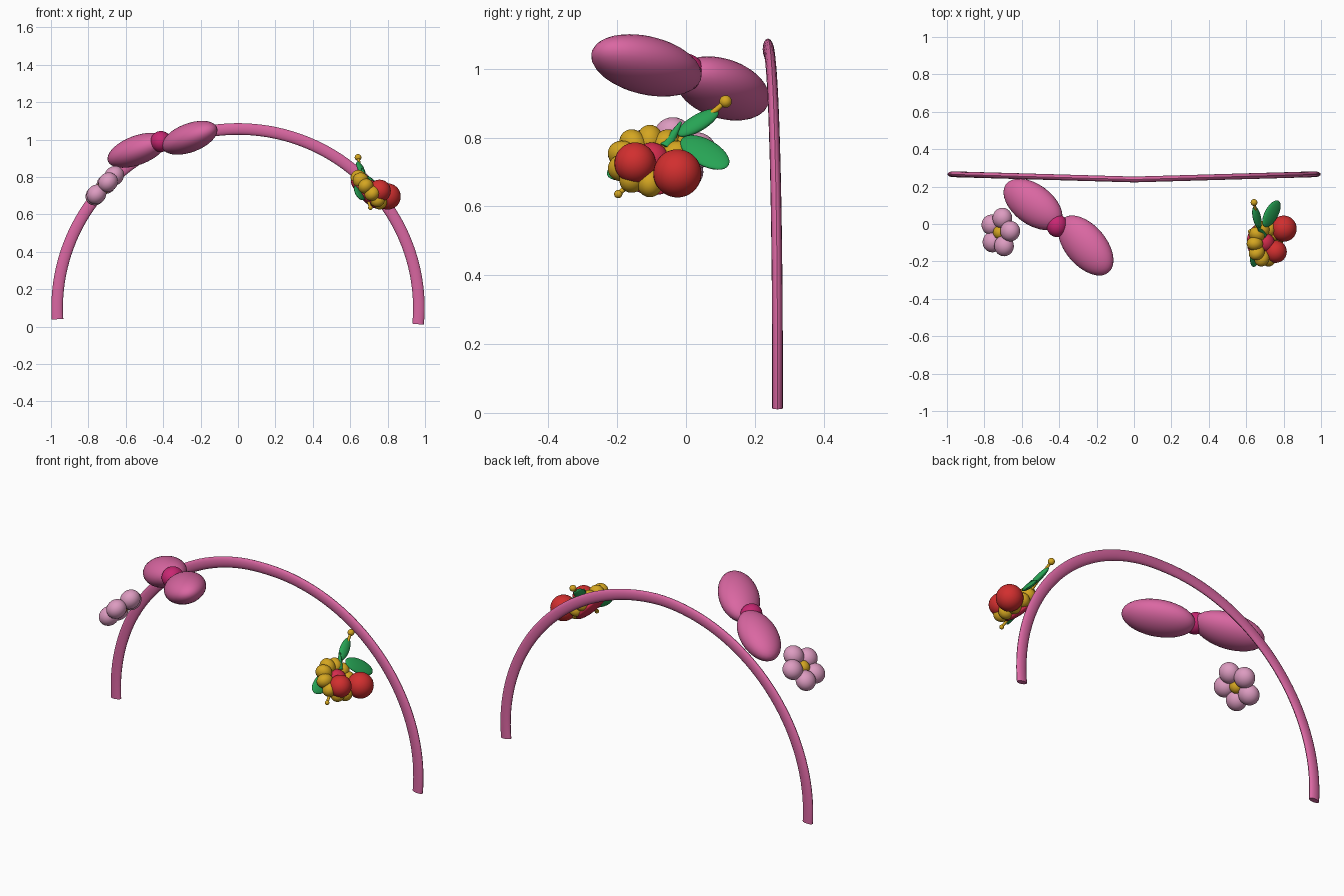
import bpy, bmesh, math
from mathutils import Vector, Matrix

if "Cube" in bpy.data.objects:
    bpy.data.objects.remove(bpy.data.objects["Cube"])


def mat(name, rgb):
    m = bpy.data.materials.new(name)
    m.diffuse_color = (*rgb, 1)
    m.use_nodes = True
    m.node_tree.nodes["Principled BSDF"].inputs["Base Color"].default_value = m.diffuse_color
    return m


PINK = mat("rose pink", (0.70, 0.135, 0.36))
PALE = mat("pale pink", (0.72, 0.33, 0.53))
MAGENTA = mat("magenta", (0.58, 0.02, 0.17))
YELLOW = mat("golden yellow", (0.66, 0.38, 0.015))
RED = mat("berry red", (0.64, 0.028, 0.028))
CRIMSON = mat("crimson", (0.66, 0.025, 0.075))
GREEN = mat("leaf green", (0.02, 0.37, 0.09))


def finish(bm, name, material):
    bmesh.ops.recalc_face_normals(bm, faces=bm.faces)
    me = bpy.data.meshes.new(name)
    bm.to_mesh(me)
    bm.free()
    me.materials.append(material)
    ob = bpy.data.objects.new(name, me)
    bpy.context.collection.objects.link(ob)
    bpy.context.view_layer.objects.active = ob
    ob.select_set(True)
    bpy.ops.object.shade_smooth_by_angle(angle=math.radians(40))
    ob.select_set(False)
    return ob


def frame(axis, normal):
    # x along the axis, z close to the normal
    x = Vector(axis).normalized()
    y = Vector(normal).cross(x).normalized()
    return Matrix((x, y, x.cross(y))).transposed()


def ellipsoid(name, centre, size, material, axis=(1, 0, 0), normal=(0, 0, 1)):
    bm = bmesh.new()
    bmesh.ops.create_uvsphere(bm, u_segments=32, v_segments=18, radius=1)
    m = (Matrix.Translation(centre) @ frame(axis, normal).to_4x4()
         @ Matrix.Diagonal((*size, 1)))
    bm.transform(m)
    return finish(bm, name, material)


def rod(name, a, b, r1, r2, material):
    a, b = Vector(a), Vector(b)
    bm = bmesh.new()
    bmesh.ops.create_cone(bm, cap_ends=True, segments=12, radius1=r1, radius2=r2,
                          depth=(b - a).length)
    q = (b - a).to_track_quat('Z', 'Y').to_matrix().to_4x4()
    bm.transform(Matrix.Translation((a + b) / 2) @ q)
    return finish(bm, name, material)


# Headband: flattened tube swept over an elliptical arch
bm = bmesh.new()
rings = []
N, K = 80, 16
t0, t1 = math.radians(183.6), math.radians(-5.2)
for i in range(N + 1):
    t = t0 + (t1 - t0) * i / N
    out = Vector((math.cos(t), 0, math.sin(t)))
    p = Vector((0.967 * out.x, 0.238 + 0.028 * abs(out.x), 0.1 + 0.957 * out.z))
    ring = []
    for k in range(K):
        a = math.tau * k / K
        ring.append(bm.verts.new(p + out * 0.031 * math.cos(a)
                                 + Vector((0, 0.0155 * math.sin(a), 0))))
    rings.append(ring)
for r, s in zip(rings, rings[1:]):
    for k in range(K):
        bm.faces.new((r[k], r[(k + 1) % K], s[(k + 1) % K], s[k]))
bm.faces.new(rings[0])
bm.faces.new(rings[-1])
finish(bm, "headband", PINK)

# Bow: two puffy lobes and a knot
TILT = (-0.35, 0, 0.93)
ellipsoid("bow_lobe_left", (-0.54, 0.105, 0.943), (0.187, 0.108, 0.078), PINK,
          (0.8, -0.58, 0.3), TILT)
ellipsoid("bow_lobe_right", (-0.258, -0.115, 1.01), (0.194, 0.112, 0.077), PINK,
          (0.66, -0.75, 0.25), TILT)
ellipsoid("bow_knot", (-0.412, -0.008, 0.99), (0.056, 0.062, 0.056), MAGENTA)


def flower(name, centre, normal, count, ring, size, material, start):
    n = Vector(normal).normalized()
    v = Vector((0, 1, 0))
    u = v.cross(n)
    for i in range(count):
        a = math.radians(start) + math.tau * i / count
        d = u * math.cos(a) + v * math.sin(a)
        ellipsoid(f"{name}_petal_{i + 1}", Vector(centre) + d * ring, size, material, d, n)


# Pale pink flower on the left
LEFT = (-0.716, -0.045, 0.75)
flower("pink_flower", LEFT, (-0.72, 0, 0.69), 5, 0.078, (0.056, 0.055, 0.05), PALE, 5)
ellipsoid("pink_flower_centre", LEFT, (0.037, 0.037, 0.037), YELLOW)

# Yellow flower on the right with a crimson backing
RIGHT = (0.70, -0.105, 0.732)
NORM = (0.75, 0, 0.66)
flower("yellow_flower", RIGHT, NORM, 10, 0.082, (0.045, 0.038, 0.042), YELLOW, 0)
ellipsoid("flower_core", (0.705, -0.1, 0.738), (0.05, 0.05, 0.045), CRIMSON, (0, 1, 0), NORM)
ellipsoid("flower_backing", (0.672, -0.095, 0.71), (0.095, 0.1, 0.026), CRIMSON, (0, 1, 0), NORM)

# Red berries
ellipsoid("berry_large", (0.80, -0.025, 0.696), (0.07, 0.07, 0.07), RED)
ellipsoid("berry_small", (0.757, -0.148, 0.726), (0.06, 0.06, 0.06), RED)

# Leaves
ellipsoid("leaf_upper", (0.657, 0.035, 0.843), (0.07, 0.028, 0.016), GREEN,
          (-0.03, 0.115, 0.07), NORM)
ellipsoid("leaf_side", (0.735, 0.055, 0.757), (0.088, 0.046, 0.014), GREEN,
          (0.08, 0.12, -0.08), NORM)
ellipsoid("leaf_lower", (0.652, -0.155, 0.72), (0.08, 0.045, 0.014), GREEN,
          (-0.01, -0.08, -0.03), NORM)
rod("leaf_stem", (0.69, -0.06, 0.77), (0.662, -0.015, 0.845), 0.02, 0.004, GREEN)

# Stamens with round tips
for i, (tip, r) in enumerate([((0.642, 0.115, 0.905), 0.018),
                              ((0.622, -0.04, 0.79), 0.012),
                              ((0.708, -0.197, 0.636), 0.012)]):
    rod(f"stamen_{i + 1}", (0.672, -0.06, 0.755), tip, 0.012, 0.007, YELLOW)
    ellipsoid(f"stamen_tip_{i + 1}", tip, (r, r, r), YELLOW)
